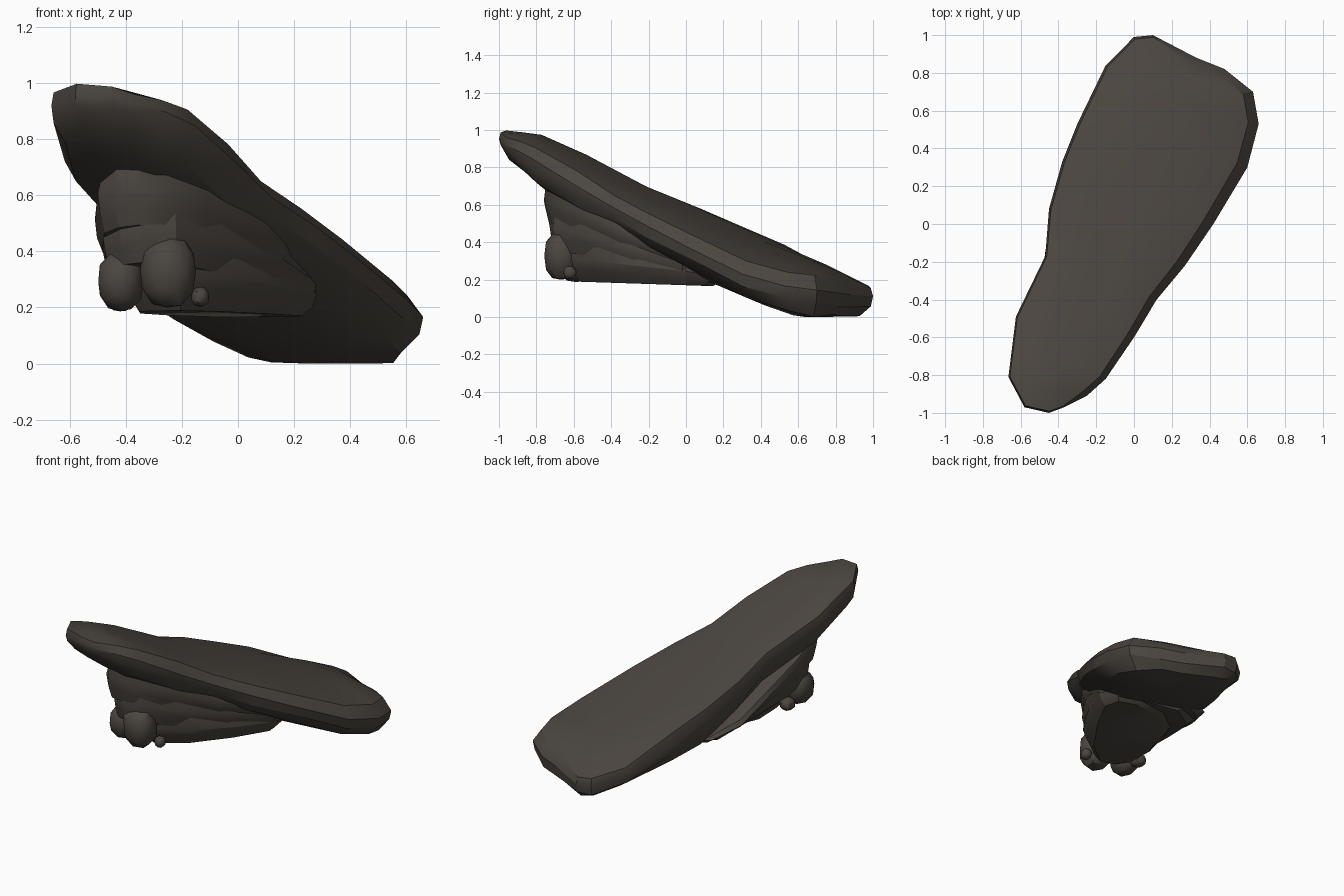
import bpy, bmesh, math, random
from mathutils import Vector

if "Cube" in bpy.data.objects:
    bpy.data.objects.remove(bpy.data.objects["Cube"])

random.seed(11)
rock = bpy.data.materials.new("dark brown grey rock")
rock.diffuse_color = (0.070, 0.060, 0.050, 1)
rock.use_nodes = True
rock.node_tree.nodes["Principled BSDF"].inputs["Base Color"].default_value = rock.diffuse_color


def table(t, v):
    """Piecewise linear lookup."""
    if v <= t[0][0]:
        return t[0][1]
    for (a, p), (b, q) in zip(t, t[1:]):
        if v <= b:
            return p + (q - p) * (v - a) / (b - a)
    return t[-1][1]


def finish(name, bm):
    bmesh.ops.recalc_face_normals(bm, faces=bm.faces)
    me = bpy.data.meshes.new(name)
    bm.to_mesh(me)
    bm.free()
    me.materials.append(rock)
    ob = bpy.data.objects.new(name, me)
    bpy.context.collection.objects.link(ob)
    bpy.ops.object.select_all(action='DESELECT')
    ob.select_set(True)
    bpy.context.view_layer.objects.active = ob
    bpy.ops.object.shade_smooth_by_angle(angle=math.radians(30))
    return ob


def slab(name, outline, spine, top, bottom, rings, jitter):
    """Rings of the outline pulled toward a spine; each ring is
    (scale, depth from top 0 to bottom 1, extra inset on the right)."""
    bm = bmesh.new()
    a, b = Vector(spine[0]), Vector(spine[1])
    loops = []
    for s, f, extra in rings:
        loop = []
        for p in map(Vector, outline):
            t = (p - a).dot(b - a) / (b - a).length_squared
            c = a + (b - a) * min(1, max(0, t))
            k = s - (extra if p.x > c.x + 0.1 else 0)
            q = c + (p - c) * k
            g = f
            if 0 < f < 1:
                g += random.uniform(-jitter, jitter)
            z = top(q.x, q.y) * (1 - g) + bottom(q.x, q.y) * g
            loop.append(bm.verts.new((q.x, q.y, z)))
        loops.append(loop)
    n = len(outline)
    for u, v in zip(loops, loops[1:]):
        for i in range(n):
            j = (i + 1) % n
            bm.faces.new((u[i], u[j], v[j], v[i]))
    caps = [bm.faces.new(loops[0]), bm.faces.new(loops[-1])]
    bmesh.ops.triangulate(bm, faces=caps)
    return finish(name, bm)


# Great leaning slab
outline = [(0, .99), (.1, 1), (.33, .88), (.48, .82), (.63, .70), (.66, .53), (.6, .3),
           (.42, 0), (.27, -.22), (.12, -.4), (0, -.6), (-.15, -.82), (-.25, -.91),
           (-.37, -.97), (-.45, -1), (-.58, -.97), (-.665, -.81), (-.625, -.49),
           (-.47, -.17), (-.45, .08), (-.38, .33), (-.3, .53), (-.15, .84)]
left_x = [(-1, -.6), (-.81, -.665), (-.5, -.63), (-.17, -.47), (.08, -.45), (.53, -.3), (1, -.05)]
right_x = [(-1, -.4), (-.82, -.15), (-.4, .12), (0, .42), (.53, .66), (.7, .63), (1, .15)]
left_z = [(-1, .97), (-.93, .98), (-.78, .97), (-.55, .875), (-.15, .665), (.1, .575), (.75, .27), (1, .13)]
right_z = [(-1, .96), (-.9, .92), (-.82, .89), (-.6, .765), (-.4, .64), (-.22, .545), (0, .43),
           (.3, .29), (.53, .225), (.7, .205), (1, .12)]
under_z = [(-1, .88), (-.9, .81), (-.73, .66), (-.4, .48), (0, .26), (.17, .16), (.4, .07), (.6, 0), (1, 0)]


def across(x, y):
    l, r = table(left_x, y), table(right_x, y)
    return min(1, max(0, (x - l) / (r - l)))


def slab_top(x, y):
    t = across(x, y)
    crown = .035 * math.sqrt(max(0, math.sin(math.pi * t)))
    return table(left_z, y) * (1 - t) + table(right_z, y) * t + crown


def slab_under(x, y):
    # underside rises toward the left edge
    lift = .13 * max(0, 1 - 2 * across(x, y)) * min(1, max(0, (1 - y) / .3), max(0, (y + 1.05) / .4))
    return table(under_z, y) + lift


slab("leaning_slab", outline, [(-.4, -.7), (.2, .6)], slab_top, slab_under,
     [(.3, 0, 0), (.65, 0, 0), (.97, .02, .09), (1, .3, 0), (.97, .65, 0), (.82, .97, 0), (.4, 1, 0)],
     0.05)

# Three stacked ledges that carry the slab
ledge_rings = [(.85, 0, 0), (.95, .05, 0), (1, .35, 0), (.96, .65, 0), (.86, 1, 0)]


def ramp(front, back):
    return lambda x, y: front + (back - front) * min(1, max(0, (y + .75) / .9))


upper = [(-.5, -.66), (-.44, -.73), (-.36, -.76), (-.25, -.74), (-.1, -.63), (.12, -.36), (.28, -.05),
         (.26, .12), (.05, .25), (-.2, .33), (-.36, .25), (-.44, .05), (-.47, -.15), (-.51, -.45)]
middle = [(-.48, -.6), (-.42, -.69), (-.34, -.73), (-.22, -.71), (-.05, -.56), (.14, -.3), (.28, -.02),
          (.25, .14), (.02, .22), (-.2, .26), (-.36, .17), (-.43, -.1), (-.48, -.4)]
lower = [(-.4, -.48), (-.33, -.6), (-.2, -.64), (0, -.49), (.16, -.25), (.28, 0),
         (.25, .14), (.08, .2), (-.14, .16), (-.31, .02), (-.4, -.22)]
slab("upper_ledge", upper, [(-.33, -.55), (.0, .1)], ramp(.71, .26), ramp(.5, .2), ledge_rings, .08)
slab("middle_ledge", middle, [(-.32, -.55), (.08, .05)], ramp(.57, .26), ramp(.37, .18), ledge_rings, .08)
slab("lower_ledge", lower, [(-.22, -.38), (.1, 0)], ramp(.45, .26), ramp(.195, .165),
     [(.85, 0, 0), (.96, .1, 0), (1, .4, 0), (.92, .7, 0), (.72, 1, 0)], .08)


# Boulders at the foot of the ledges
def boulder(name, centre, size):
    bm = bmesh.new()
    bmesh.ops.create_icosphere(bm, subdivisions=2, radius=1)
    for v in bm.verts:
        d = v.co.normalized()
        # slightly boxy lump
        k = sum(abs(c) ** 2.5 for c in d) ** (-1 / 2.5) * random.uniform(.96, 1.01)
        v.co = Vector([c + e * s * k for c, e, s in zip(centre, d, size)])
    finish(name, bm)


boulder("large_boulder", (-.25, -.665, .328), (.102, .095, .132))
boulder("left_boulder", (-.418, -.585, .292), (.082, .1, .108))
boulder("right_pebble", (-.135, -.62, .238), (.032, .035, .035))
boulder("left_pebble", (-.42, -.46, .225), (.045, .05, .04))
